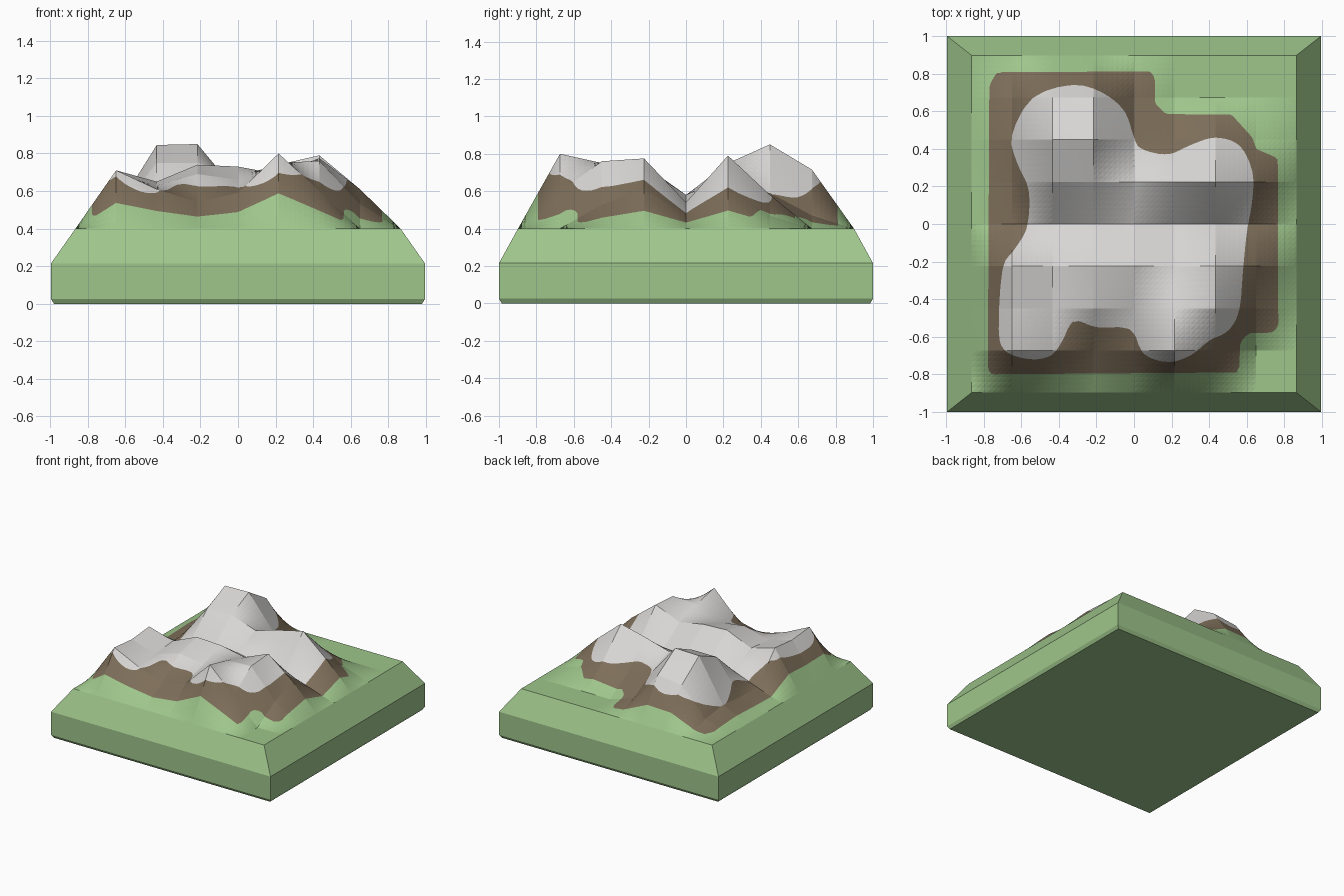
import bpy, bmesh, math
from mathutils import Vector

if "Cube" in bpy.data.objects:
    bpy.data.objects.remove(bpy.data.objects["Cube"])


def material(name, rgb):
    m = bpy.data.materials.new(name)
    m.diffuse_color = (*rgb, 1)
    m.use_nodes = True
    m.node_tree.nodes["Principled BSDF"].inputs["Base Color"].default_value = m.diffuse_color
    return m


GRASS = material("grass green", (0.345, 0.565, 0.26))
EARTH = material("earth brown", (0.205, 0.155, 0.10))
ROCK = material("rock grey", (0.68, 0.67, 0.66))

HX, HY, RIM, CELLS, SUB = 0.865, 0.898, 0.40, 8, 8

# Peak heights on the coarse grid, front row first, left to right (rim is flat)
PEAKS = [
    (.71, .61, .54, .59, .80, .60, .40),
    (.69, .63, .69, .66, .75, .76, .53),
    (.71, .65, .74, .73, .69, .775, .61),
    (.47, .55, .58, .58, .54, .54, .47),
    (.48, .75, .75, .68, .74, .79, .61),
    (.50, .845, .85, .59, .53, .58, .47),
    (.47, .69, .715, .47, .40, .40, .40),
]

# Outlines of the coloured zones seen from above
ROCK_LINE = [(-.33, .74), (-.17, .70), (-.05, .60), (0, .46), (.04, .40), (.18, .37),
             (.30, .42), (.43, .46), (.56, .42), (.63, .28), (.63, .13), (.60, -.05),
             (.58, -.25), (.56, -.46), (.50, -.57), (.40, -.62), (.30, -.70), (.18, -.735),
             (.05, -.69), (-.02, -.56), (-.20, -.55), (-.32, -.515), (-.38, -.62),
             (-.44, -.70), (-.55, -.72), (-.68, -.68), (-.72, -.57), (-.70, -.24),
             (-.64, -.14), (-.57, -.02), (-.56, .18), (-.62, .32), (-.65, .47), (-.54, .67)]
EARTH_LINE = [(-.77, .74), (-.73, .808), (.09, .812), (.113, .77), (.113, .64), (.17, .585),
              (.52, .582), (.63, .46), (.65, .40), (.765, .35), (.768, -.55), (.73, -.58),
              (.61, -.58), (.565, -.63), (.56, -.79), (-.76, -.80), (-.778, -.77)]


def height(x, y):
    """Height blended across each coarse grid cell."""
    u = min(max((x / HX + 1) * CELLS / 2, 0), CELLS)
    v = min(max((y / HY + 1) * CELLS / 2, 0), CELLS)
    i, j = min(int(u + 1e-6), CELLS - 1), min(int(v + 1e-6), CELLS - 1)
    u, v = u - i, v - j

    def h(a, b):
        inside = 0 < a < CELLS and 0 < b < CELLS
        return PEAKS[b - 1][a - 1] if inside else RIM
    low = h(i, j) * (1 - u) + h(i + 1, j) * u
    high = h(i, j + 1) * (1 - u) + h(i + 1, j + 1) * u
    return low * (1 - v) + high * v


def rounded(points, steps=3):
    """Closed smooth curve through the points."""
    out, n = [], len(points)
    for k in range(n):
        p = [Vector(points[(k + o) % n]) for o in (-1, 0, 1, 2)]
        for s in range(steps):
            t = s / steps
            out.append(0.5 * (2 * p[1] + (p[2] - p[0]) * t
                              + (2 * p[0] - 5 * p[1] + 4 * p[2] - p[3]) * t * t
                              + (3 * p[1] - p[0] - 3 * p[2] + p[3]) * t ** 3))
    return [(q.x, q.y) for q in out]


def signed_distance(x, y, poly):
    """Positive inside the outline."""
    best, inside = 1e9, False
    ax, ay = poly[-1]
    for bx, by in poly:
        ex, ey, px, py = bx - ax, by - ay, x - ax, y - ay
        t = min(max((px * ex + py * ey) / (ex * ex + ey * ey + 1e-12), 0), 1)
        best = min(best, (px - t * ex) ** 2 + (py - t * ey) ** 2)
        if (ay > y) != (by > y) and x < ax + (y - ay) * ex / ey:
            inside = not inside
        ax, ay = bx, by
    d = max(math.sqrt(best), 1e-5)
    return d if inside else -d


def cut_zone(bm, poly, index):
    """Cut the surface along the outline and colour the inside."""
    f = {v: signed_distance(v.co.x, v.co.y, poly) for v in bm.verts}
    new = []
    for e in list(bm.edges):
        a, b = e.verts
        if f[a] * f[b] < 0:
            t = min(max(f[a] / (f[a] - f[b]), 0.03), 0.97)
            new.append(bmesh.utils.edge_split(e, a, t)[1])
    bmesh.ops.connect_verts(bm, verts=new)
    for face in bm.faces:
        if sum(f.get(v, 0) for v in face.verts) > 0:
            face.material_index = index


def make_object(name, bm, mats):
    me = bpy.data.meshes.new(name)
    bm.to_mesh(me)
    bm.free()
    for m in mats:
        me.materials.append(m)
    ob = bpy.data.objects.new(name, me)
    bpy.context.collection.objects.link(ob)
    return ob


# Mountain surface: faceted grid with cut-in rock and earth zones
bm = bmesh.new()
N = CELLS * SUB
grid = []
for j in range(N + 1):
    for i in range(N + 1):
        x, y = HX * (2 * i / N - 1), HY * (2 * j / N - 1)
        grid.append(bm.verts.new((x, y, height(x, y))))
for j in range(N):
    for i in range(N):
        k = j * (N + 1) + i
        a, b, c, d = grid[k], grid[k + 1], grid[k + N + 1], grid[k + N + 2]
        bm.faces.new((a, b, d))
        bm.faces.new((a, d, c))
cut_zone(bm, EARTH_LINE, 1)
cut_zone(bm, rounded(ROCK_LINE), 2)
bmesh.ops.dissolve_limit(bm, angle_limit=math.radians(0.3), verts=bm.verts[:],
                         edges=bm.edges[:], delimit={'MATERIAL'})
make_object("mountain_surface", bm, [GRASS, EARTH, ROCK])

# Base block: stacked rectangles with a small bottom bevel and sloped shoulders
bm = bmesh.new()
rings = []
for hx, hy, z in [(.98, .985, 0), (.995, 1, .025), (.995, 1, .215), (HX, HY, RIM)]:
    rings.append([bm.verts.new((sx * hx, sy * hy, z))
                  for sx, sy in ((-1, -1), (1, -1), (1, 1), (-1, 1))])
bm.faces.new(rings[0][::-1])
for lo, hi in zip(rings, rings[1:]):
    for k in range(4):
        n = (k + 1) % 4
        bm.faces.new((lo[k], lo[n], hi[n], hi[k]))
make_object("base_block", bm, [GRASS])
